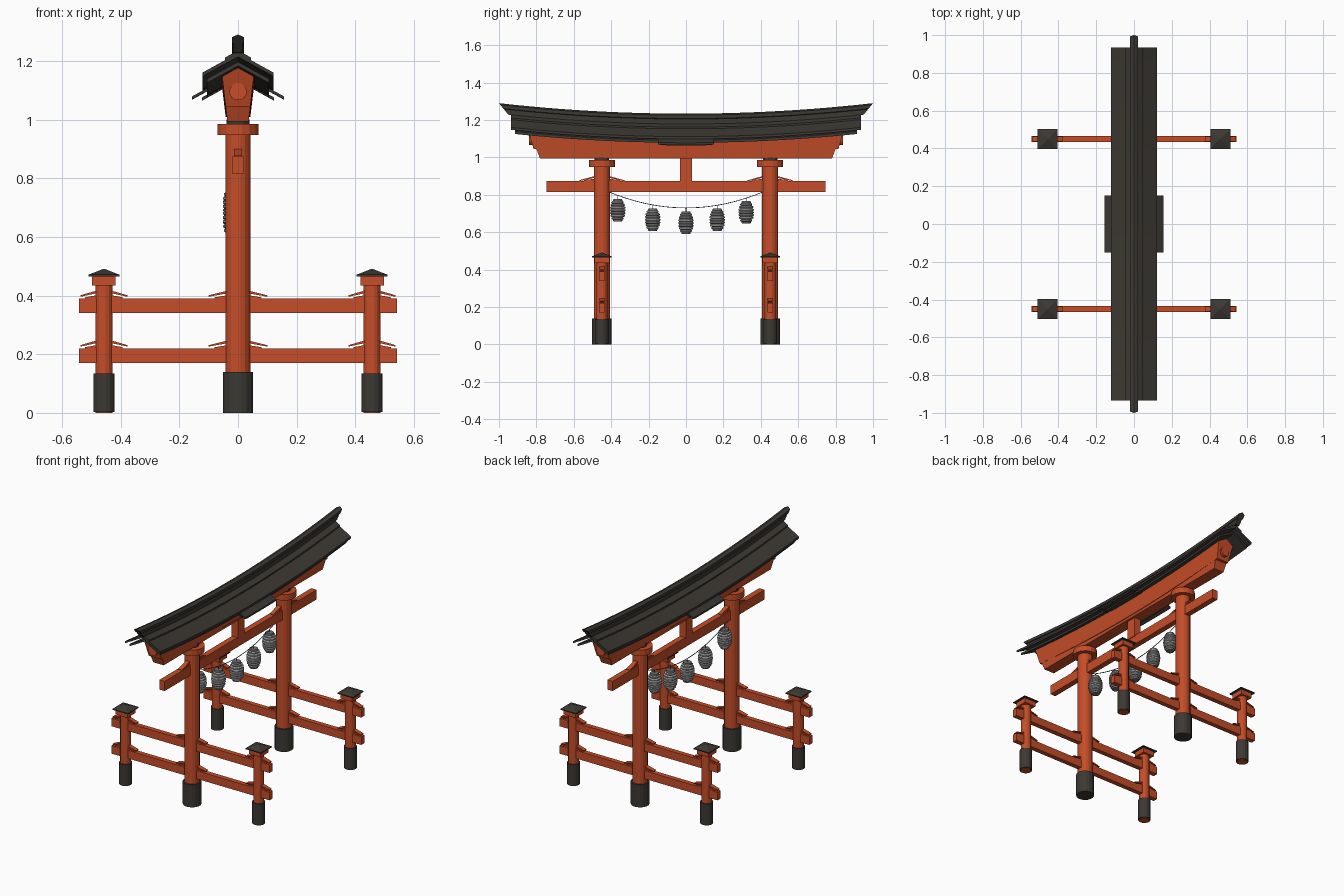
import bpy, bmesh, math
from mathutils import Vector

if "Cube" in bpy.data.objects:
    bpy.data.objects.remove(bpy.data.objects["Cube"])


def material(name, rgb):
    m = bpy.data.materials.new(name)
    m.diffuse_color = (*rgb, 1)
    m.use_nodes = True
    m.node_tree.nodes["Principled BSDF"].inputs["Base Color"].default_value = m.diffuse_color
    return m


RED = material("vermilion", (0.56, 0.075, 0.022))
DARK = material("charcoal", (0.046, 0.041, 0.034))
PAPER = material("lantern_grey", (0.42, 0.42, 0.42))
TRIM = material("lantern_trim", (0.16, 0.16, 0.16))


def finish(name, bm, mats):
    bmesh.ops.recalc_face_normals(bm, faces=bm.faces)
    me = bpy.data.meshes.new(name)
    bm.to_mesh(me)
    bm.free()
    for m in mats:
        me.materials.append(m)
    ob = bpy.data.objects.new(name, me)
    bpy.context.collection.objects.link(ob)
    return ob


def lathe(name, profile, loc, mats, n=16, rot=0.0, rule=None):
    """Closed solid of revolution from (radius, z) points."""
    bm = bmesh.new()
    rings = [[bm.verts.new((loc[0] + r * math.cos(rot + 2 * math.pi * k / n),
                            loc[1] + r * math.sin(rot + 2 * math.pi * k / n),
                            loc[2] + z)) for k in range(n)] for r, z in profile]
    for i, (a, b) in enumerate(zip(rings, rings[1:])):
        for k in range(n):
            f = bm.faces.new((a[k], a[(k + 1) % n], b[(k + 1) % n], b[k]))
            f.material_index = rule(i) if rule else 0
    for ring, i in ((rings[0], 0), (rings[-1], len(rings) - 2)):
        bm.faces.new(ring).material_index = rule(i) if rule else 0
    return finish(name, bm, mats)


def cylinder(name, r, z0, z1, x, y, mat, n=16):
    return lathe(name, [(r, z0), (r, z1)], (x, y, 0), [mat], n, math.pi / n)


def box(name, lo, hi, mat):
    bm = bmesh.new()
    bmesh.ops.create_cube(bm, size=1)
    for v in bm.verts:
        v.co = Vector([(lo[i] + hi[i]) / 2 + v.co[i] * (hi[i] - lo[i]) for i in range(3)])
    return finish(name, bm, [mat])


def sweep(name, profile, half, mat, curve=0.056, slant=0.0, n=24):
    """Sweep an (x, z) profile along y with upward-curving, optionally raked ends."""
    z0 = min(z for _, z in profile)
    bm = bmesh.new()
    rings = []
    for i in range(n + 1):
        t = 2 * i / n - 1
        ring = []
        for x, z in profile:
            y = t * (half + slant * (z - z0))
            ring.append(bm.verts.new((x, y, z + curve * y * y)))
        rings.append(ring)
    m = len(profile)
    for a, b in zip(rings, rings[1:]):
        for k in range(m):
            bm.faces.new((a[k], a[(k + 1) % m], b[(k + 1) % m], b[k]))
    bm.faces.new(rings[0])
    bm.faces.new(rings[-1])
    return finish(name, bm, [mat])


def chevron(peak, half, thick, slope=0.55):
    e = peak - slope * half
    return [(-half, e), (0, peak), (half, e),
            (half, e - thick), (0, peak - thick), (-half, e - thick)]


def wedges(name, center, axis, inner, reach, z, drop=0.017, w=0.013):
    """Pair of sloped wedge boards plus blocks on a beam, either side of a post."""
    for s in (-1, 1):
        bm = bmesh.new()
        pts = [(inner * 0.5, z + 0.02), (reach, z + 0.02 - drop + 0.003),
               (reach, z + 0.02 - drop + 0.008), (inner * 0.5, z + 0.03)]
        low = [(inner * 0.5, z - 0.002), (reach * 0.8, z - 0.002),
               (reach * 0.8, z + 0.004), (inner * 0.5, z + 0.013)]
        for poly in (pts, low):
            sides = []
            for o in (-w, w):
                ring = []
                for d, h in poly:
                    p = (s * d, o) if axis == "x" else (o, s * d)
                    ring.append(bm.verts.new((center[0] + p[0], center[1] + p[1], h)))
                sides.append(ring)
            a, b = sides
            bm.faces.new(a)
            bm.faces.new(b)
            for k in range(4):
                bm.faces.new((a[k], a[(k + 1) % 4], b[(k + 1) % 4], b[k]))
        finish(name, bm, [RED])


for y in (-0.45, 0.45):
    # main pillar
    cylinder("main_pillar", 0.044, 0.01, 0.97, 0, y, RED)
    cylinder("pillar_sleeve", 0.053, 0, 0.14, 0, y, DARK)
    cylinder("pillar_collar", 0.071, 0.948, 0.985, 0, y, RED)
    cylinder("pillar_neck", 0.04, 0.98, 1.0, 0, y, DARK)
    wedges("tie_beam_wedge", (0, y), "y", 0.045, 0.12, 0.875, 0.025)
    # side rails
    for z in (0.17, 0.34):
        box("side_rail", (-0.542, y - 0.015, z), (0.542, y + 0.015, z + 0.05), RED)
        wedges("rail_wedge", (0, y), "x", 0.044, 0.1, z + 0.05)
    # support posts
    for x in (-0.457, 0.457):
        cylinder("support_post", 0.03, 0, 0.45, x, y, RED)
        cylinder("post_sleeve", 0.037, 0.003, 0.135, x, y, DARK)
        box("post_cap_block", (x - 0.04, y - 0.04, 0.435), (x + 0.04, y + 0.04, 0.467), RED)
        q = math.sqrt(2)
        lathe("post_cap_roof", [(0.053 * q, 0.465), (0.053 * q, 0.471), (0.003, 0.491)],
              (x, y, 0), [DARK], 4, math.pi / 4)
        for z in (0.22, 0.39):
            wedges("rail_wedge", (x, y), "x", 0.03, 0.08, z)

# tie beam and centre strut
box("tie_beam", (-0.018, -0.745, 0.815), (0.018, 0.745, 0.875), RED)
box("centre_strut", (-0.022, -0.033, 0.87), (0.022, 0.033, 1.0), RED)

# lintels, with raked ends and round end bosses
sweep("lower_lintel", [(-0.036, 0.993), (0.036, 0.993), (0.042, 1.045), (-0.042, 1.045)],
      0.78, RED, 0.0, 0.38, 4)
sweep("upper_lintel", [(-0.042, 1.008), (0.042, 1.008), (0.054, 1.108), (0, 1.135), (-0.054, 1.108)],
      0.815, RED, 0.056, 0.3)
for s in (-1, 1):
    boss = cylinder("lintel_boss", 0.03, 0, 0.02, 0, 0, RED, 12)
    boss.rotation_euler = (-s * math.pi / 2, 0, 0)
    boss.location = (0, s * 0.82, 1.095)

# roof: two thin layers, centre eave extension, ridge
sweep("roof_upper_layer", chevron(1.178, 0.121, 0.013), 0.935, DARK)
sweep("roof_lower_layer", chevron(1.150, 0.105, 0.014), 0.915, DARK)
sweep("centre_eave_upper", chevron(1.164, 0.156, 0.01), 0.15, DARK, n=6)
sweep("centre_eave_lower", chevron(1.142, 0.123, 0.01), 0.14, DARK, n=6)
sweep("ridge_cap", chevron(1.187, 0.045, 0.022), 0.935, DARK)
sweep("ridge_beam", [(-0.015, 1.178), (0.015, 1.178), (0.015, 1.205), (0.02, 1.208),
                     (0.02, 1.226), (0, 1.234), (-0.02, 1.226), (-0.02, 1.208), (-0.015, 1.205)],
      0.95, DARK, 0.056, 0.9)

# sagging rope
LX = -0.009


def rope_z(y):
    return 0.73 + 0.085 * (y / 0.41) ** 2


cu = bpy.data.curves.new("lantern_rope", "CURVE")
cu.dimensions = "3D"
cu.bevel_depth = 0.0022
cu.bevel_resolution = 1
sp = cu.splines.new("POLY")
sp.points.add(20)
for i, p in enumerate(sp.points):
    y = -0.41 + 0.041 * i
    p.co = (LX, y, rope_z(y), 1)
cu.materials.append(TRIM)
bpy.context.collection.objects.link(bpy.data.objects.new("lantern_rope", cu))

# ribbed paper lanterns
body = [(0.024, -0.06), (0.026, -0.05)]
for k in range(7):
    zc = -0.043 + k * 0.0143
    r = 0.042 - 0.009 * abs((k - 3) / 3) ** 2.5
    body += [(r - 0.004, zc - 0.006), (r, zc - 0.003), (r, zc + 0.003), (r - 0.004, zc + 0.006)]
body += [(0.026, 0.05), (0.024, 0.06)]
last = len(body) - 2


def rib_rule(i):
    # dark grooves between the ribs and dark end caps
    return 1 if i in (0, last) or (i - 1) % 4 == 0 else 0


for y, z in ((-0.365, 0.717), (-0.178, 0.667), (0, 0.65), (0.167, 0.666), (0.322, 0.706)):
    lathe("lantern", body, (LX, y, z), [PAPER, TRIM], 14, 0, rib_rule)
    cylinder("lantern_cord", 0.002, z + 0.055, rope_z(y), LX, y, TRIM, 6)
